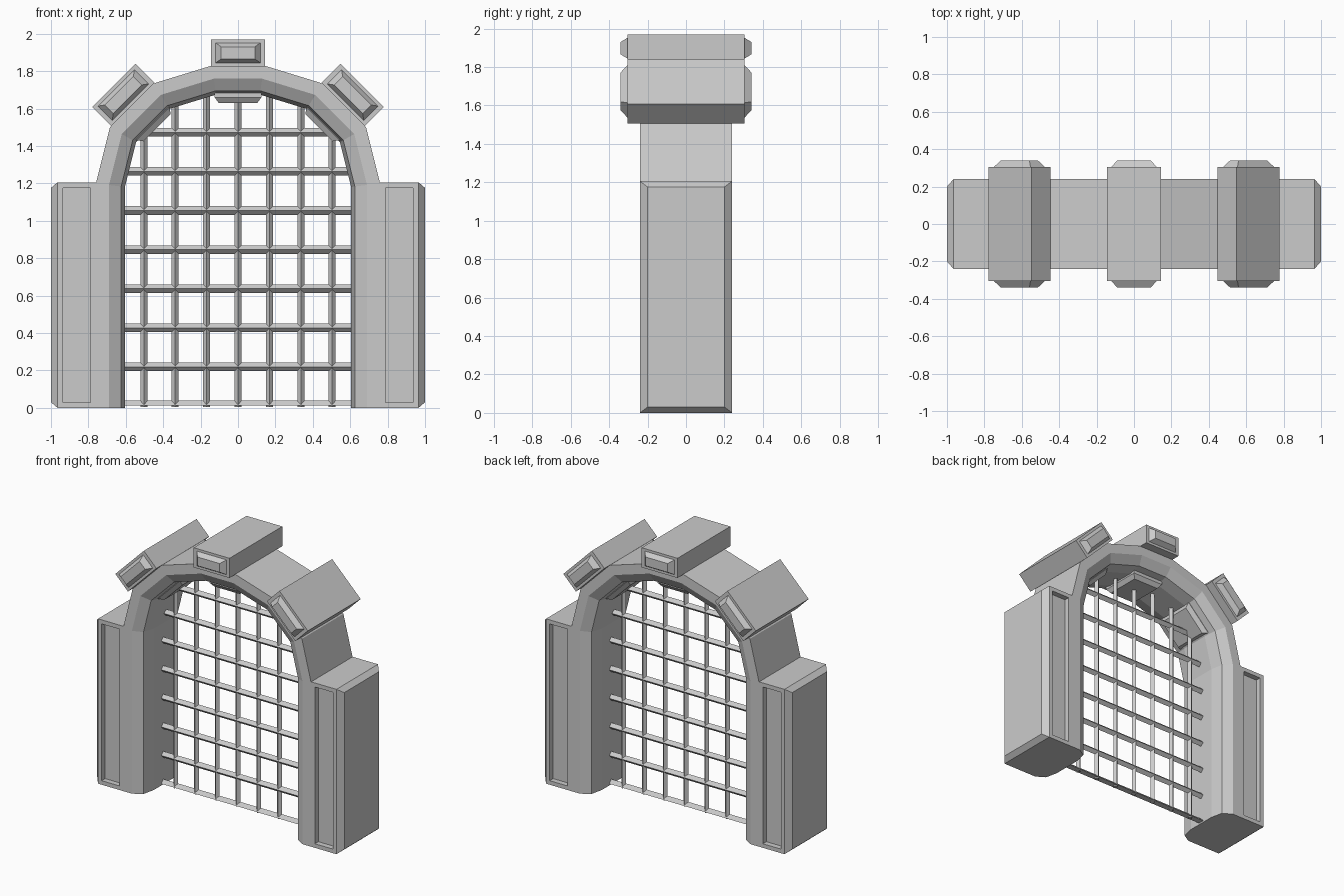
import bpy, bmesh
from mathutils import Matrix, Vector

default = bpy.data.objects.get("Cube")
if default:
    bpy.data.objects.remove(default, do_unlink=True)

stone = bpy.data.materials.new("light_grey")
stone.use_nodes = True
stone.diffuse_color = (0.6, 0.6, 0.6, 1)
stone.node_tree.nodes["Principled BSDF"].inputs["Base Color"].default_value = (0.6, 0.6, 0.6, 1)


def loft(bm, rings):
    """Bridge equal rings of points into a closed solid."""
    loops = [[bm.verts.new(p) for p in ring] for ring in rings]
    n = len(loops[0])
    for a, b in zip(loops, loops[1:]):
        for i in range(n):
            j = (i + 1) % n
            bm.faces.new((a[i], a[j], b[j], b[i]))
    bm.faces.new(loops[0])
    bm.faces.new(loops[-1][::-1])


def finish(bm, name, matrix=Matrix()):
    bmesh.ops.recalc_face_normals(bm, faces=bm.faces)
    mesh = bpy.data.meshes.new(name)
    bm.to_mesh(mesh)
    bm.free()
    mesh.materials.append(stone)
    obj = bpy.data.objects.new(name, mesh)
    obj.matrix_world = matrix
    bpy.context.collection.objects.link(obj)
    return obj


def rect(a, b):
    return [(-a, -b), (a, -b), (a, b), (-a, b)]


# Arch: a chamfered section swept along a mitred path
half = [(0.76, 0), (0.76, 1.2), (0.685, 1.5), (0.45, 1.735), (0.14, 1.83)]
path = [Vector(p) for p in half + [(-x, z) for x, z in reversed(half)]]
side = [(0, 0.24), (0.07, 0.24), (0.135, 0.2), (0.155, 0.11)]
section = side + [(d, -y) for d, y in reversed(side)]
normals = []
for a, b in zip(path, path[1:]):
    t = (b - a).normalized()
    normals.append(Vector((-t.y, t.x)))
rings = []
for i, p in enumerate(path):
    n1, n2 = normals[max(i - 1, 0)], normals[min(i, len(normals) - 1)]
    miter = (n1 + n2) / (1 + n1.dot(n2))
    rings.append([(p.x + miter.x * d, y, p.y + miter.y * d) for d, y in section])
bm = bmesh.new()
loft(bm, rings)
finish(bm, "arch")

# Side pillars: chamfered outer face, recessed panel front and back
for s, name in ((1, "left_pillar"), (-1, "right_pillar")):
    bm = bmesh.new()
    h = 0.603
    loft(bm, [[(s * x, y, z + h) for y, z in rect(0.24 - c, h - c * 0.75)]
              for x, c in ((0.76, 0), (0.965, 0), (1.0, 0.04))])
    bmesh.ops.recalc_face_normals(bm, faces=bm.faces)
    for face in [f for f in bm.faces if abs(f.normal.y) > 0.95]:
        bmesh.ops.inset_region(bm, faces=[face], thickness=0.042)
        bmesh.ops.inset_region(bm, faces=[face], thickness=0, depth=-0.04)
    finish(bm, name)

# Protruding blocks on the arch and their small plates on the underside
for name, angle, x, z, length, px, pz in (
        ("top", 0, 0, 1.898, 0.145, 0, 1.63),
        ("left", 45, 0.613, 1.673, 0.163, 0.433, 1.498),
        ("right", -45, -0.613, 1.673, 0.163, -0.433, 1.498)):
    turn = Matrix.Rotation(angle * 3.14159265 / 180, 4, 'Y')
    bm = bmesh.new()
    ends = [(0.34, 0.055, 0.04), (0.305, 0.025, 0.018), (0.305, 0, 0)]
    ends = [(-y, a, b) for y, a, b in ends] + ends[::-1]
    loft(bm, [[(u, y, v) for u, v in rect(length - a, 0.072 - b)] for y, a, b in ends])
    finish(bm, name + "_block", Matrix.Translation((x, 0, z)) @ turn)
    bm = bmesh.new()
    loft(bm, [[(u, v, w) for u, v in rect(0.125 - c, 0.15 - c)]
              for w, c in ((0.06, 0), (0.03, 0), (0, 0.022))])
    finish(bm, name + "_underside_plate", Matrix.Translation((px, 0, pz)) @ turn)

# Grille: diamond-section bars
bm = bmesh.new()
for x, top in ((0, 1.68), (0.168, 1.69), (0.336, 1.65), (0.503, 1.5)):
    for s in ((1, -1) if x else (1,)):
        r = 0.019
        loft(bm, [[(s * x - r, 0, z), (s * x, -r, z), (s * x + r, 0, z), (s * x, r, z)]
                  for z in (0.005, top)])
finish(bm, "vertical_bars")

bm = bmesh.new()
r = 0.023
for i in range(1, 8):
    z = 0.01 + 0.209 * i
    loft(bm, [[(x, -r, z), (x, 0, z + r), (x, r, z), (x, 0, z - r)] for x in (-0.62, 0.62)])
# Bottom rail, cut flat underneath
loft(bm, [[(x, -r, 0.012), (x, 0, 0.038), (x, r, 0.012)] for x in (-0.62, 0.62)])
finish(bm, "horizontal_bars")
